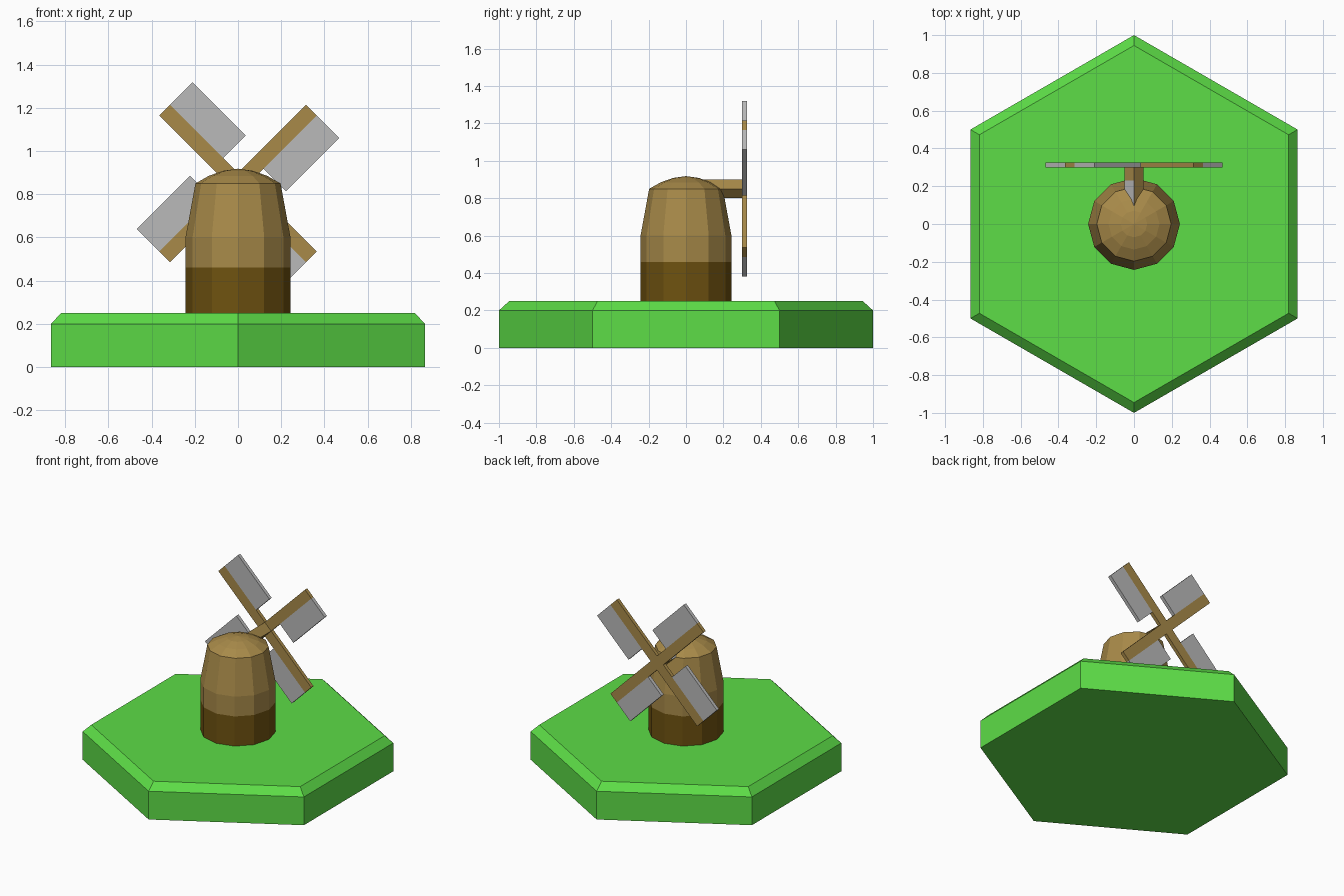
import bpy, bmesh
from math import cos, sin, pi, radians
from mathutils import Matrix, Vector

cube = bpy.data.objects.get("Cube")
if cube:
    bpy.data.objects.remove(cube, do_unlink=True)


def material(name, rgb):
    linear = [((c / 255 + 0.055) / 1.055) ** 2.4 for c in rgb]
    mat = bpy.data.materials.new(name)
    mat.use_nodes = True
    mat.diffuse_color = (*linear, 1)
    mat.node_tree.nodes["Principled BSDF"].inputs["Base Color"].default_value = (*linear, 1)
    return mat


GRASS = material("grass green", (93, 221, 71))
WOOD = material("wood brown", (168, 138, 73))
DARK_WOOD = material("dark brown", (110, 82, 16))
CLOTH = material("sail grey", (186, 186, 186))


def finish(name, bm, mats):
    bmesh.ops.recalc_face_normals(bm, faces=bm.faces)
    mesh = bpy.data.meshes.new(name)
    bm.to_mesh(mesh)
    bm.free()
    for mat in mats:
        mesh.materials.append(mat)
    obj = bpy.data.objects.new(name, mesh)
    bpy.context.collection.objects.link(obj)
    return obj


def stack(name, profile, sides, start, mats):
    """Join polygon rings of (radius, height); zero radius makes a tip."""
    bm = bmesh.new()
    rings = []
    for r, z in profile:
        if r == 0:
            rings.append([bm.verts.new((0, 0, z))] * sides)
        else:
            angles = [start + 2 * pi * i / sides for i in range(sides)]
            rings.append([bm.verts.new((r * cos(a), r * sin(a), z)) for a in angles])
    for low, high in zip(rings, rings[1:]):
        for i in range(sides):
            j = (i + 1) % sides
            bm.faces.new(dict.fromkeys((low[i], low[j], high[j], high[i])))
    for ring in (rings[0], rings[-1]):
        if ring[0] is not ring[1]:
            bm.faces.new(ring)
    return finish(name, bm, mats)


def box(name, low, high, mats, matrix):
    low, high = Vector(low), Vector(high)
    bm = bmesh.new()
    bmesh.ops.create_cube(bm, size=1)
    for v in bm.verts:
        v.co = matrix @ ((low + high) / 2 + v.co * (high - low))
    return finish(name, bm, mats)


# Hexagonal ground with a bevelled rim
stack("ground", [(1, 0), (1, 0.2), (0.945, 0.25)], 6, pi / 2, [GRASS])

# Twelve-sided tower with a dark lower band and a shallow dome
tower = stack("tower", [(0.243, 0.25), (0.243, 0.46), (0.243, 0.6), (0.197, 0.85),
                        (0.135, 0.885), (0.07, 0.908), (0, 0.918)], 12, 0, [WOOD, DARK_WOOD])
for face in tower.data.polygons:
    if face.center.z < 0.45:
        face.material_index = 1

# Square axle set on its corner, with one grey upper face near the tower
HALF, BACK, TIP = 0.035, 0.3, 0.325
hub = Matrix.Translation((0, 0, 0.85))
tilt = hub @ Matrix.Rotation(radians(45), 4, "Y")
inner = box("axle_inner", (-HALF, 0.05, -HALF), (HALF, 0.23, HALF), [WOOD, CLOTH], tilt)
for face in inner.data.polygons:
    if face.normal.x < -0.5 and face.normal.z > 0.5:
        face.material_index = 1
box("axle_outer", (-HALF, 0.23, -HALF), (HALF, TIP, HALF), [WOOD], tilt)

# Four arms, each with a sail on its clockwise side
for i in range(4):
    turn = hub @ Matrix.Rotation(radians(45 + 90 * i), 4, "Y")
    box(f"arm_{i + 1}", (-HALF, BACK, HALF), (HALF, TIP, 0.48), [WOOD], turn)
    box(f"sail_{i + 1}", (HALF, BACK, 0.132), (0.183, TIP, 0.48), [CLOTH], turn)
